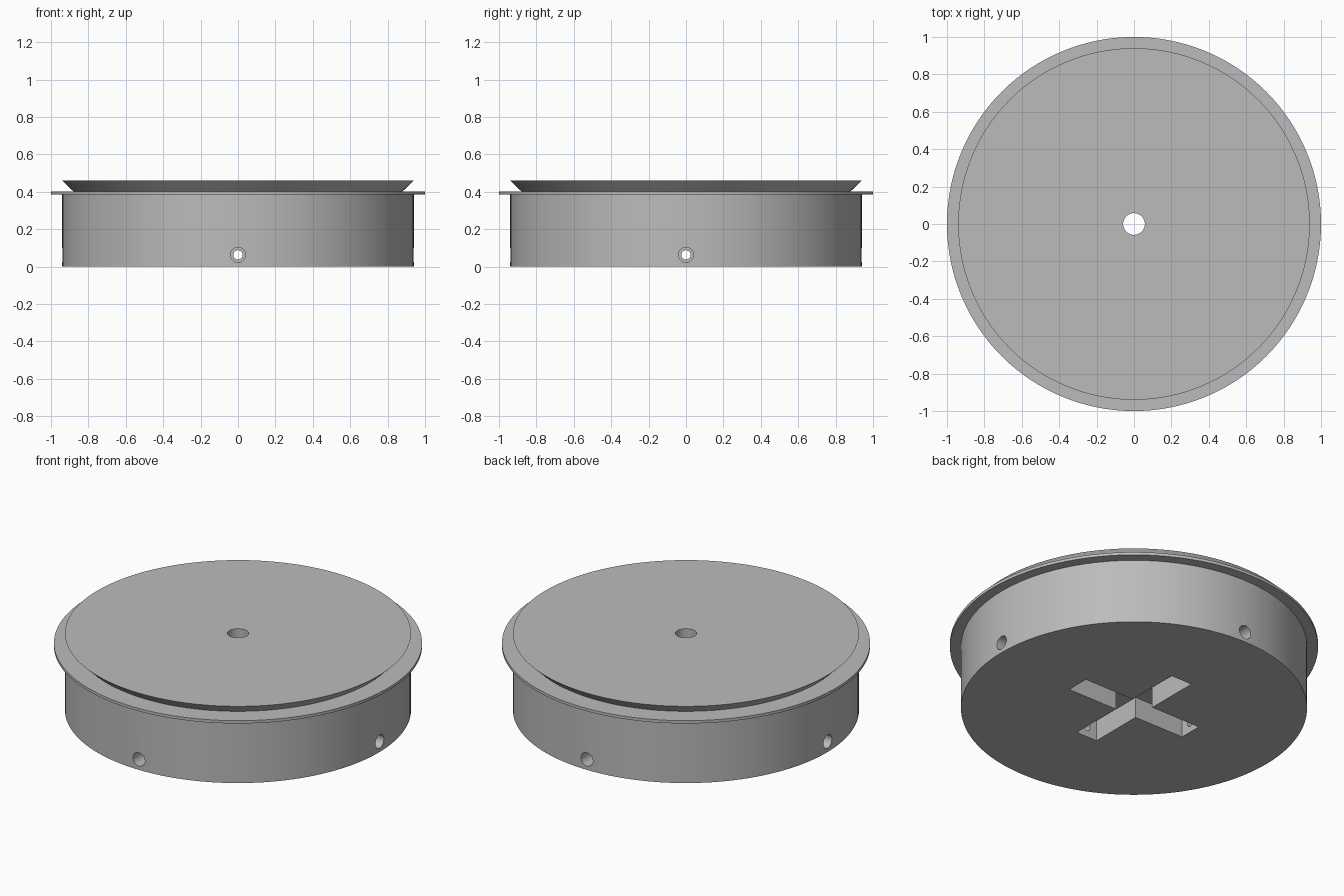
import bpy, bmesh
from math import pi
from mathutils import Matrix, Vector

if "Cube" in bpy.data.objects:
    bpy.data.objects.remove(bpy.data.objects["Cube"], do_unlink=True)

SIDES = 128
grey = bpy.data.materials.new("plain grey")
grey.use_nodes = True
colour = (0.5, 0.5, 0.5, 1)
grey.diffuse_color = colour
grey.node_tree.nodes["Principled BSDF"].inputs["Base Color"].default_value = colour


def finish(bm, name):
    bmesh.ops.recalc_face_normals(bm, faces=bm.faces)
    mesh = bpy.data.meshes.new(name)
    bm.to_mesh(mesh)
    bm.free()
    mesh.materials.append(grey)
    obj = bpy.data.objects.new(name, mesh)
    bpy.context.collection.objects.link(obj)
    return obj


def lathe(name, profile):
    bm = bmesh.new()
    verts = [bm.verts.new((r, 0, z)) for r, z in profile]
    edges = [bm.edges.new(pair) for pair in zip(verts, verts[1:])]
    bmesh.ops.spin(bm, geom=verts + edges, axis=(0, 0, 1), cent=(0, 0, 0),
                   angle=2 * pi, steps=SIDES)
    bmesh.ops.remove_doubles(bm, verts=bm.verts, dist=0.0001)
    return finish(bm, name)


def cut_with(target, cutter):
    cutter.hide_render = True
    mod = target.modifiers.new(cutter.name, 'BOOLEAN')
    mod.operation = 'DIFFERENCE'
    mod.solver = 'EXACT'
    mod.object = cutter
    bpy.context.view_layer.objects.active = target
    bpy.ops.object.modifier_apply(modifier=mod.name)
    bpy.data.objects.remove(cutter, do_unlink=True)


def box(name, size, centre):
    bm = bmesh.new()
    bmesh.ops.create_cube(bm, size=1, matrix=Matrix.Translation(centre) @ Matrix.Diagonal((*size, 1)))
    return finish(bm, name)


def rod(name, start, end, radius, sides=32):
    start, end = Vector(start), Vector(end)
    axis = end - start
    turn = axis.to_track_quat('Z', 'Y').to_matrix().to_4x4()
    bm = bmesh.new()
    bmesh.ops.create_cone(bm, cap_ends=True, segments=sides, radius1=radius, radius2=radius,
                          depth=axis.length, matrix=Matrix.Translation((start + end) / 2) @ turn)
    return finish(bm, name)


# Drum with thin flange and undercut top plate
base = lathe("round_base", [(0, 0), (0.94, 0), (0.94, 0.385), (1, 0.385), (1, 0.402),
                            (0.88, 0.402), (0.94, 0.46), (0, 0.46)])

# Cross-shaped socket in the underside
depth = 0.125
for name, size in (("slot_x", (0.8, 0.14, depth + 0.1)), ("slot_y", (0.14, 0.8, depth + 0.1))):
    cut_with(base, box(name, size, (0, 0, depth / 2 - 0.05)))

# Centre hole through the top
cut_with(base, rod("centre_hole", (0, 0, 0.05), (0, 0, 0.6), 0.058, 48))

# Stepped screw holes on four sides
for x, y in ((1, 0), (-1, 0), (0, 1), (0, -1)):
    way = Vector((x, y, 0))
    level = Vector((0, 0, depth / 2))
    cut_with(base, rod("wide_bore", way * 0.5 + level, way * 1.1 + level, 0.04))
    cut_with(base, rod("narrow_bore", way * 0.3 + level, way * 0.6 + level, 0.025))

# Smooth round walls, sharp rims
bpy.ops.object.select_all(action='DESELECT')
base.select_set(True)
bpy.context.view_layer.objects.active = base
bpy.ops.object.shade_smooth_by_angle(angle=pi / 6)
